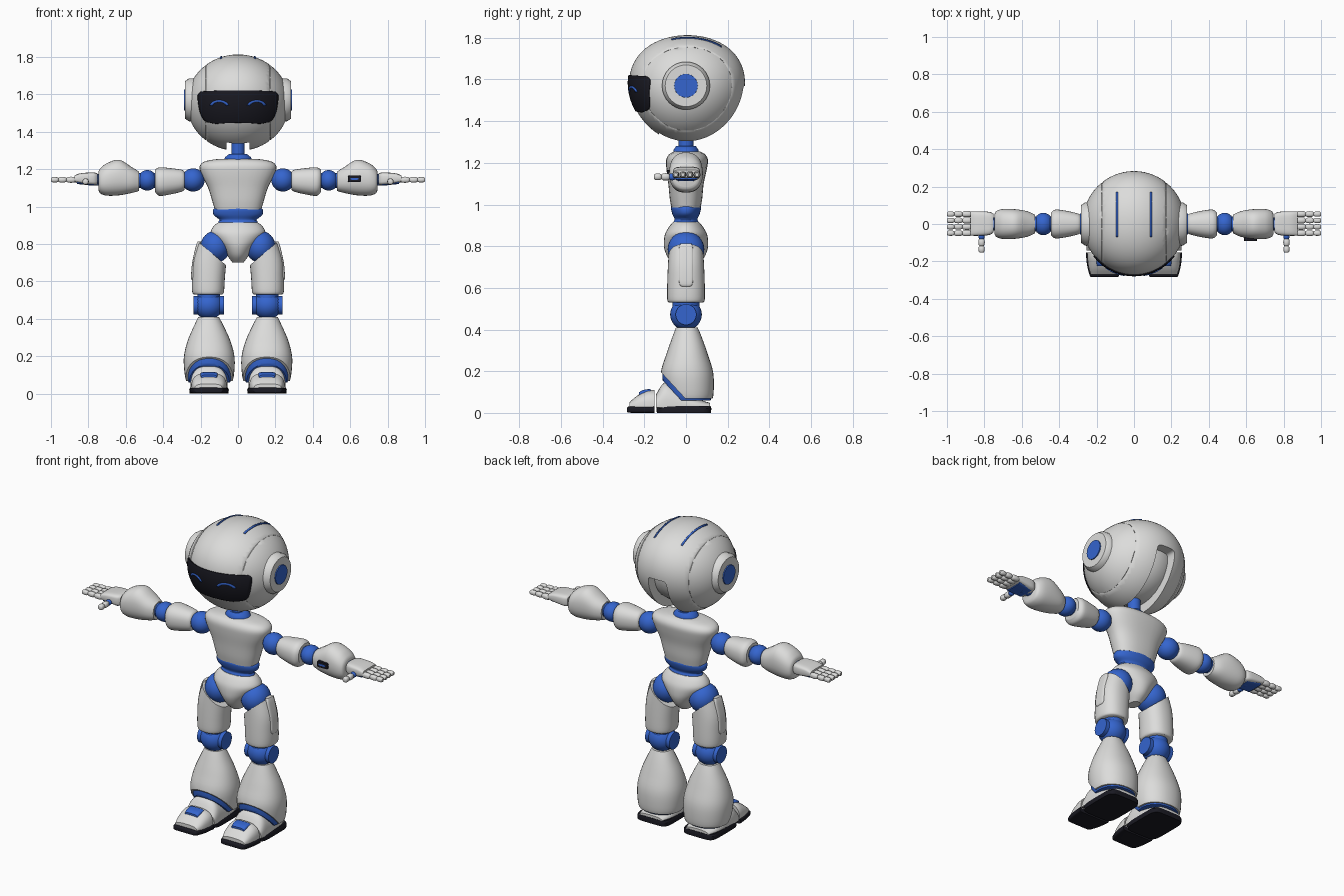
import bpy, bmesh, math
from mathutils import Vector
from mathutils.bvhtree import BVHTree

if "Cube" in bpy.data.objects:
    bpy.data.objects.remove(bpy.data.objects["Cube"])


def material(name, rgb):
    m = bpy.data.materials.new(name)
    m.use_nodes = True
    m.diffuse_color = (*rgb, 1)
    m.node_tree.nodes["Principled BSDF"].inputs["Base Color"].default_value = (*rgb, 1)
    return m


WHITE = material("shell white", (0.72, 0.72, 0.71))
BLUE = material("joint blue", (0.035, 0.13, 0.62))
BLACK = material("glossy black", (0.01, 0.01, 0.016))
parts = []


def finish(name, bm, mat, mirror=False):
    bmesh.ops.recalc_face_normals(bm, faces=bm.faces)
    mesh = bpy.data.meshes.new(name)
    bm.to_mesh(mesh)
    bm.free()
    mesh.materials.append(mat)
    ob = bpy.data.objects.new(name, mesh)
    bpy.context.collection.objects.link(ob)
    if mirror:
        ob.modifiers.new("mirror", "MIRROR").use_mirror_merge = False
    parts.append(ob)
    return ob


def smooth_rows(rows, steps):
    """Catmull-Rom interpolation between rows of numbers."""
    out = []
    for i in range(len(rows) - 1):
        a, b, c, d = (rows[max(0, min(len(rows) - 1, i + k))] for k in (-1, 0, 1, 2))
        for s in range(steps):
            t = s / steps
            out.append([0.5 * (2 * q + (r - p) * t + (2 * p - 5 * q + 4 * r - w) * t * t
                               + (3 * q - p - 3 * r + w) * t ** 3) for p, q, r, w in zip(a, b, c, d)])
    return out + [list(rows[-1])]


def loft(name, axis, rows, mat, mirror=False, p=2.0, steps=4, n=32):
    """Rows are (position on axis, centre a, centre b, radius a, radius b)."""
    bm = bmesh.new()
    rings = []
    for t, ca, cb, ra, rb in smooth_rows(rows, steps):
        ring = []
        for k in range(n):
            c, s = math.cos(math.tau * k / n), math.sin(math.tau * k / n)
            a = ca + ra * math.copysign(abs(c) ** (2 / p), c)
            b = cb + rb * math.copysign(abs(s) ** (2 / p), s)
            ring.append(bm.verts.new({"x": (t, a, b), "y": (a, t, b), "z": (a, b, t)}[axis]))
        rings.append(ring)
    for r, q in zip(rings, rings[1:]):
        for k in range(n):
            bm.faces.new((r[k], r[(k + 1) % n], q[(k + 1) % n], q[k]))
    bm.faces.new(rings[0])
    bm.faces.new(rings[-1])
    return finish(name, bm, mat, mirror)


def ball(name, centre, radii, mat, mirror=False, n=32):
    bm = bmesh.new()
    bmesh.ops.create_uvsphere(bm, u_segments=n, v_segments=n // 2, radius=1)
    for v in bm.verts:
        v.co = Vector(r * c for r, c in zip(radii, v.co)) + Vector(centre)
    return finish(name, bm, mat, mirror)


def cut(ob, point, normal):
    """Slice off everything on the normal's side and close the hole."""
    bm = bmesh.new()
    bm.from_mesh(ob.data)
    bmesh.ops.bisect_plane(bm, geom=bm.verts[:] + bm.edges[:] + bm.faces[:],
                           plane_co=point, plane_no=normal, clear_outer=True)
    bmesh.ops.holes_fill(bm, edges=[e for e in bm.edges if e.is_boundary])
    bmesh.ops.recalc_face_normals(bm, faces=bm.faces)
    bm.to_mesh(ob.data)
    bm.free()


# Head shell, with its equator raised a little at the front and back
head = ball("head_shell", (0, 0.005, 1.555), (0.275, 0.278, 0.258), WHITE, n=64)
for v in head.data.vertices:
    v.co.z += 0.03 * (v.co.y / 0.28) ** 2
bm = bmesh.new()
bm.from_mesh(head.data)
tree = BVHTree.FromBMesh(bm)
# Panel seams pressed into the shell
for side in (-1, 1):
    for x in (0.166, 0.17, 0.174):
        bmesh.ops.bisect_plane(bm, geom=bm.verts[:] + bm.edges[:] + bm.faces[:],
                               plane_co=(side * x, 0, 0), plane_no=(1, 0, 0))
for v in bm.verts:
    if abs(abs(v.co.x) - 0.17) < 0.0005:
        v.co.yz = (v.co.y * 0.975, 1.57 + (v.co.z - 1.57) * 0.975)
bm.to_mesh(head.data)
bm.free()
# Neck slot at the back and underside
slot = loft("slot_cutter", "y", [(-0.13, 0, 1.41, 0.063, 0.16), (0.4, 0, 1.41, 0.063, 0.16)], WHITE, p=8, steps=1)
mod = head.modifiers.new("slot", "BOOLEAN")
mod.operation, mod.object, mod.solver = "DIFFERENCE", slot, "EXACT"
bpy.context.view_layer.objects.active = head
bpy.ops.object.modifier_apply(modifier="slot")
parts.remove(slot)
bpy.data.objects.remove(slot)
ball("head_core", (0, 0, 1.565), (0.22, 0.225, 0.215), WHITE)


def plate(name, rows, direction, mat, lift, mirror=False):
    """Thin skin projected on the head from a grid of start points."""
    bm = bmesh.new()
    grid = []
    for row in rows:
        hits = [tree.ray_cast(Vector(q), Vector(direction)) for q in row]
        grid.append([bm.verts.new(h[0] - Vector(direction) * lift) for h in hits])
    for r, q in zip(grid, grid[1:]):
        for k in range(len(r) - 1):
            bm.faces.new((r[k], r[k + 1], q[k + 1], q[k]))
    ob = finish(name, bm, mat, mirror)
    solid = ob.modifiers.new("thickness", "SOLIDIFY")
    solid.thickness, solid.offset = 0.006, 0


# Visor, smiling eyes and crown stripes
outline = smooth_rows([(1.443, 0.115), (1.458, 0.175), (1.5, 0.2), (1.55, 0.211), (1.595, 0.213), (1.615, 0.195)], 4)
plate("visor", [[(w * u / 16, -1, z + 0.006 * (1 - (u / 16) ** 2)) for u in range(-16, 17)]
                for z, w in outline], (0, 1, 0), BLACK, 0.004)
plate("eyes", [[(0.1 + r * math.cos(a * math.pi / 12), -1, 1.532 + 0.7 * r * math.sin(a * math.pi / 12))
                for a in range(1, 12)] for r in (0.038, 0.053)], (0, 1, 0), BLUE, 0.009, True)
plate("crown_stripes", [[(x, -0.07 + 0.012 * k, 3) for k in range(21)] for x in (0.086, 0.095)],
      (0, 0, -1), BLUE, 0.002, True)

# Ears
loft("ear_housings", "x", [(0.23, 0, 1.57, 0.115, 0.115), (0.262, 0, 1.57, 0.115, 0.115),
                           (0.284, 0, 1.57, 0.1, 0.1)], WHITE, True, steps=1)
loft("ear_discs", "x", [(0.27, 0, 1.57, 0.058, 0.058), (0.29, 0, 1.57, 0.056, 0.056)], BLUE, True, steps=1)

# Neck, torso, waist and pelvis
loft("neck", "z", [(1.24, 0, 0, 0.036, 0.036), (1.4, 0, 0, 0.036, 0.036)], BLUE, steps=1)
loft("neck_collar", "z", [(1.235, 0, 0, 0.075, 0.062), (1.262, 0, 0, 0.07, 0.06),
                          (1.282, 0, 0, 0.045, 0.045)], BLUE, steps=2)
loft("torso", "z", [(0.985, 0, 0, 0.125, 0.07), (1.03, 0, 0, 0.138, 0.078), (1.1, 0, 0, 0.16, 0.085),
                    (1.17, 0, 0.003, 0.195, 0.097), (1.215, 0, 0.005, 0.205, 0.1),
                    (1.242, 0, 0.005, 0.175, 0.085), (1.255, 0, 0.005, 0.1, 0.06)], WHITE, p=2.4)
loft("waist", "z", [(0.88, 0, 0, 0.09, 0.06), (0.915, 0, 0, 0.105, 0.06), (0.93, 0, 0, 0.1, 0.055),
                    (0.955, 0, 0, 0.13, 0.066), (0.985, 0, 0, 0.132, 0.072), (1.0, 0, 0, 0.11, 0.06)], BLUE)
loft("pelvis", "z", [(0.7, 0, 0, 0.03, 0.04), (0.735, 0, 0, 0.055, 0.08), (0.78, 0, 0, 0.085, 0.102),
                     (0.82, 0, 0, 0.12, 0.106), (0.86, 0, 0, 0.146, 0.1), (0.895, 0, 0, 0.13, 0.08),
                     (0.915, 0, 0, 0.105, 0.062)], WHITE)

# Legs
ball("hip_joints", (0.12, 0, 0.785), (0.08, 0.088, 0.085), BLUE, True)
thigh = loft("thighs", "z", [(0.53, 0.16, 0, 0.076, 0.082), (0.545, 0.16, 0, 0.085, 0.09), (0.62, 0.158, 0, 0.088, 0.09),
                             (0.72, 0.15, 0, 0.089, 0.086), (0.84, 0.125, 0, 0.075, 0.078)], WHITE, True, p=2.3)
cut(thigh, (0.08, 0, 0.7), (-0.11, 0, 0.13))
loft("thigh_side_panels", "z", [(0.605, 0.238, 0, 0.006, 0.012), (0.62, 0.24, 0, 0.011, 0.032),
                                (0.7, 0.234, 0, 0.011, 0.034), (0.785, 0.214, 0, 0.012, 0.034),
                                (0.812, 0.206, 0, 0.01, 0.026)], WHITE, True, p=4)
ball("knees", (0.157, 0, 0.472), (0.078, 0.076, 0.075), BLUE, True)
loft("knee_discs", "x", [(0.076, 0, 0.472, 0.05, 0.05), (0.238, 0, 0.472, 0.05, 0.05)], BLUE, True, steps=1)
loft("knee_links", "z", [(0.5, 0.157, 0, 0.06, 0.065), (0.56, 0.157, 0, 0.06, 0.065)], BLUE, True, steps=1)
SHIN = [(0.05, 0.153, 0.015, 0.115, 0.105), (0.09, 0.153, 0.012, 0.13, 0.12), (0.19, 0.154, 0.005, 0.136, 0.126),
        (0.28, 0.155, 0.005, 0.115, 0.1), (0.36, 0.156, 0.005, 0.08, 0.072), (0.41, 0.157, 0.004, 0.055, 0.052)]
shin = loft("shins", "z", SHIN, WHITE, True, p=2.2)
cut(shin, (0, -0.12, 0.195), (0, -0.13, -0.12))
cut(shin, (0, 0, 0.068), (0, 0, -1))
band = loft("ankle_bands", "z", [(t, a, b, ra * 0.92, rb * 0.94) for t, a, b, ra, rb in SHIN[:4]], BLUE, True, p=2.2)
cut(band, (0, -0.12, 0.165), (0, -0.13, -0.12))
cut(band, (0, 0, 0.06), (0, 0, -1))

# Feet: hinged toe and heel, each with a sole
heel = loft("foot_uppers", "y", [(0.115, 0.155, 0.03, 0.075, 0.018), (0.06, 0.155, 0.03, 0.092, 0.035),
                                 (0, 0.155, 0.03, 0.098, 0.06), (-0.06, 0.155, 0.03, 0.1, 0.105),
                                 (-0.105, 0.155, 0.03, 0.1, 0.115), (-0.143, 0.155, 0.03, 0.098, 0.06)],
            WHITE, True, p=2.6)
toe = loft("toe_caps", "y", [(-0.152, 0.155, 0.03, 0.095, 0.08), (-0.185, 0.155, 0.03, 0.094, 0.078),
                             (-0.235, 0.156, 0.03, 0.086, 0.052), (-0.27, 0.158, 0.03, 0.072, 0.022)],
           WHITE, True, p=2.8)
for ob in (heel, toe):
    cut(ob, (0, 0, 0.025), (0, 0, -1))
loft("toe_straps", "y", [(-0.17, 0.155, 0.09, 0.048, 0.025), (-0.205, 0.155, 0.085, 0.046, 0.025),
                         (-0.225, 0.155, 0.075, 0.042, 0.024)], BLUE, True, p=5)
loft("heel_soles", "z", [(0, 0.155, -0.01, 0.104, 0.13), (0.022, 0.155, -0.01, 0.106, 0.132),
                         (0.032, 0.155, -0.01, 0.1, 0.128)], BLACK, True, p=6, steps=1)
loft("toe_soles", "y", [(-0.152, 0.155, 0.016, 0.103, 0.016), (-0.22, 0.156, 0.016, 0.095, 0.016),
                        (-0.272, 0.158, 0.016, 0.08, 0.015), (-0.284, 0.158, 0.014, 0.072, 0.009)],
     BLACK, True, p=6)

# Arms
ball("shoulders", (0.24, 0, 1.142), (0.062, 0.062, 0.062), BLUE, True)
loft("upper_arms", "x", [(0.285, 0, 1.138, 0.045, 0.045), (0.3, 0, 1.138, 0.056, 0.058), (0.36, 0, 1.135, 0.07, 0.07),
                         (0.42, 0, 1.133, 0.077, 0.076), (0.445, 0, 1.138, 0.06, 0.058)], WHITE, True, p=2.3)
ball("elbows", (0.485, 0, 1.14), (0.052, 0.06, 0.055), BLUE, True)
loft("elbow_links", "x", [(0.43, 0, 1.14, 0.04, 0.04), (0.55, 0, 1.14, 0.04, 0.04)], BLUE, True, steps=1)
loft("forearms", "x", [(0.53, 0, 1.135, 0.05, 0.052), (0.57, 0, 1.142, 0.068, 0.07), (0.635, 0, 1.155, 0.079, 0.095),
                       (0.7, 0, 1.145, 0.08, 0.087), (0.735, 0, 1.137, 0.07, 0.068),
                       (0.745, 0, 1.137, 0.055, 0.052)], WHITE, True, p=2.3)
loft("left_forearm_screen", "y", [(-0.06, 0.623, 1.148, 0.036, 0.019), (-0.09, 0.623, 1.148, 0.034, 0.017)],
     BLACK, p=8, steps=1)
loft("left_screen_bar", "y", [(-0.088, 0.623, 1.148, 0.022, 0.005), (-0.092, 0.623, 1.148, 0.022, 0.005)],
     BLUE, p=8, steps=1)

# Hands
loft("wrists", "x", [(0.72, 0, 1.143, 0.035, 0.03), (0.8, 0, 1.143, 0.035, 0.03)], BLUE, True, steps=1)
loft("palms", "x", [(0.752, 0.005, 1.147, 0.05, 0.03), (0.775, 0.003, 1.148, 0.062, 0.034),
                    (0.84, 0.002, 1.15, 0.065, 0.028), (0.875, 0.002, 1.148, 0.064, 0.018)], WHITE, True, p=4)
loft("palm_pads", "x", [(0.77, 0, 1.125, 0.05, 0.012), (0.86, 0, 1.13, 0.055, 0.01)], BLUE, True, p=4, steps=1)


def digit(name, axis, a, b, joints, r):
    for i, (s, e) in enumerate(zip(joints, joints[1:])):
        q = r - i * 0.001
        m = (e - s) * 0.2
        loft(f"{name}_segment_{i + 1}", axis, [(s, a, b, q * 0.6, q * 0.6), (s + m, a, b, q, q),
                                               (e - m, a, b, q, q), (e, a, b, q * 0.6, q * 0.6)],
             WHITE, True, p=2.4, steps=2, n=16)


for i in range(4):
    digit(f"fingers_{i + 1}", "x", 0.053 - i * 0.034, 1.143, (0.868, 0.918, 0.961, 1.0), 0.0155)
ball("thumb_joints", (0.815, -0.066, 1.133), (0.017, 0.022, 0.017), BLUE, True, n=16)
digit("thumbs", "y", 0.815, 1.133, (-0.078, -0.118, -0.153), 0.0165)

# Smooth shading with crisp edges
bpy.ops.object.select_all(action="DESELECT")
for ob in parts:
    ob.select_set(True)
bpy.context.view_layer.objects.active = head
bpy.ops.object.shade_smooth_by_angle(angle=math.radians(38))
